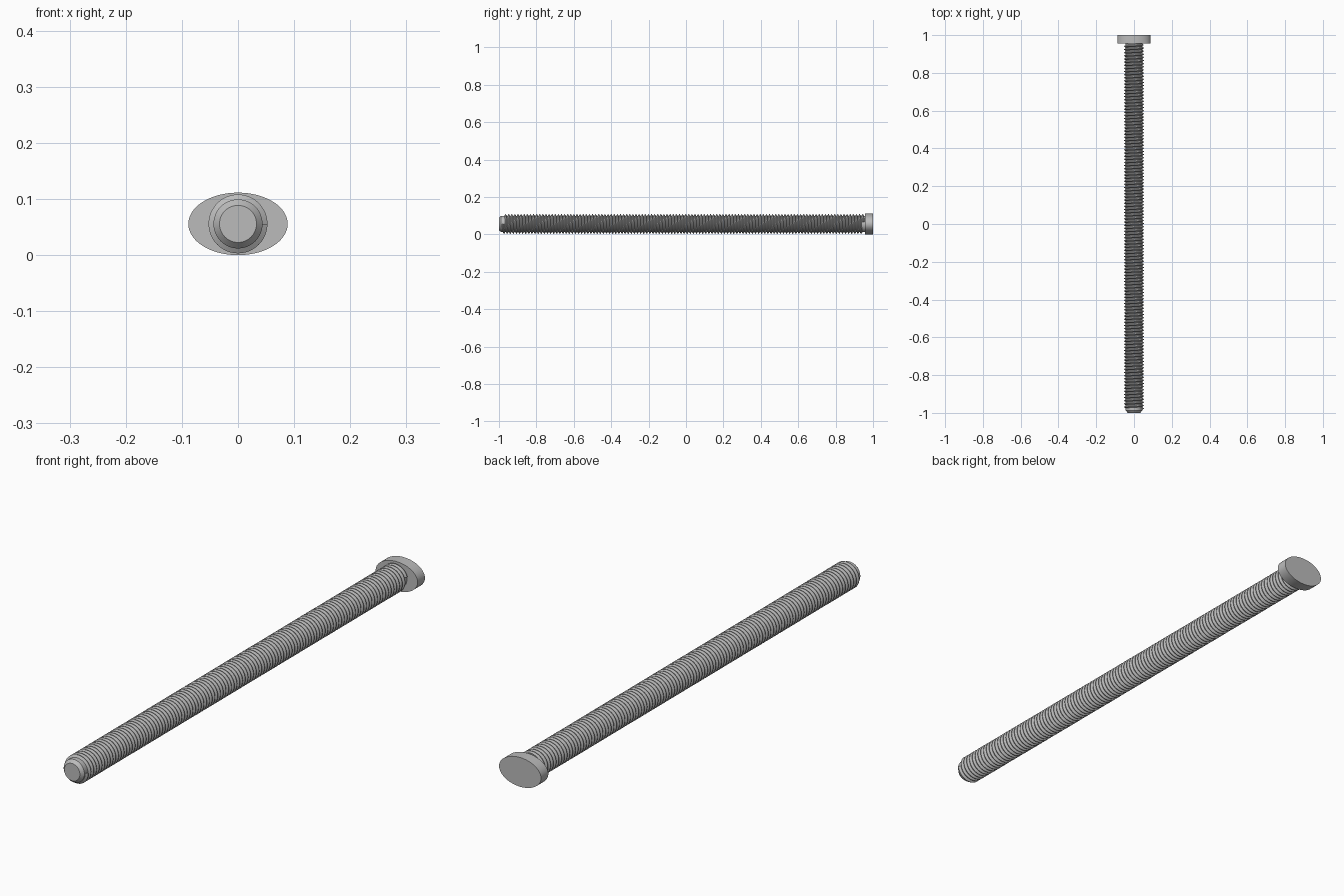
import bpy, bmesh
from math import sin, cos, pi, radians

cube = bpy.data.objects.get("Cube")
if cube:
    bpy.data.objects.remove(cube, do_unlink=True)

AXIS_Z = 0.0557
CORE, CREST = 0.0437, 0.0525
PITCH = 0.0166
SEGS = 48

steel = bpy.data.materials.new("plain steel grey")
steel.use_nodes = True
grey = (0.5, 0.5, 0.5, 1)
steel.diffuse_color = grey
steel.node_tree.nodes["Principled BSDF"].inputs["Base Color"].default_value = grey


def finish(name, bm):
    """Turn a bmesh into a smooth-shaded steel object with sharp edges."""
    bmesh.ops.recalc_face_normals(bm, faces=bm.faces)
    mesh = bpy.data.meshes.new(name)
    bm.to_mesh(mesh)
    bm.free()
    mesh.materials.append(steel)
    obj = bpy.data.objects.new(name, mesh)
    bpy.context.collection.objects.link(obj)
    bpy.ops.object.select_all(action="DESELECT")
    obj.select_set(True)
    bpy.context.view_layer.objects.active = obj
    bpy.ops.object.shade_smooth_by_angle(angle=radians(28))


def loft(bm, rings):
    """Skin a list of point loops and cap both ends."""
    loops = [[bm.verts.new(p) for p in ring] for ring in rings]
    n = len(loops[0])
    for a, b in zip(loops, loops[1:]):
        for i in range(n):
            j = (i + 1) % n
            bm.faces.new((a[i], a[j], b[j], b[i]))
    bm.faces.new(loops[0])
    bm.faces.new(loops[-1])


def ellipse(y, rx, rz, n):
    return [(rx * sin(2 * pi * i / n), y, AXIS_Z + rz * cos(2 * pi * i / n))
            for i in range(n)]


# Shank core with a chamfered tip
bm = bmesh.new()
loft(bm, [ellipse(y, r, r, SEGS)
          for y, r in ((-1, 0.033), (-0.988, CORE), (0.96, CORE))])
finish("shank_core", bm)

# Flat oval head
bm = bmesh.new()
loft(bm, [ellipse(y, 0.0885, AXIS_Z, 96) for y in (0.956, 1)])
finish("oval_head", bm)

# Right-handed thread ridge: a trapezoid section swept along a helix
section = [(-0.44, CORE - 0.001), (-0.07, CREST), (0.07, CREST), (0.44, CORE - 0.001)]
start, end = -0.977, 0.948
steps = int((end - start) / PITCH * SEGS)
rings = []
for k in range(steps + 1):
    t = pi / 2 + 2 * pi * k / SEGS
    y = start + PITCH * k / SEGS
    rings.append([(r * sin(t), y + w * PITCH, AXIS_Z + r * cos(t))
                  for w, r in section])
bm = bmesh.new()
loft(bm, rings)
finish("screw_thread", bm)
